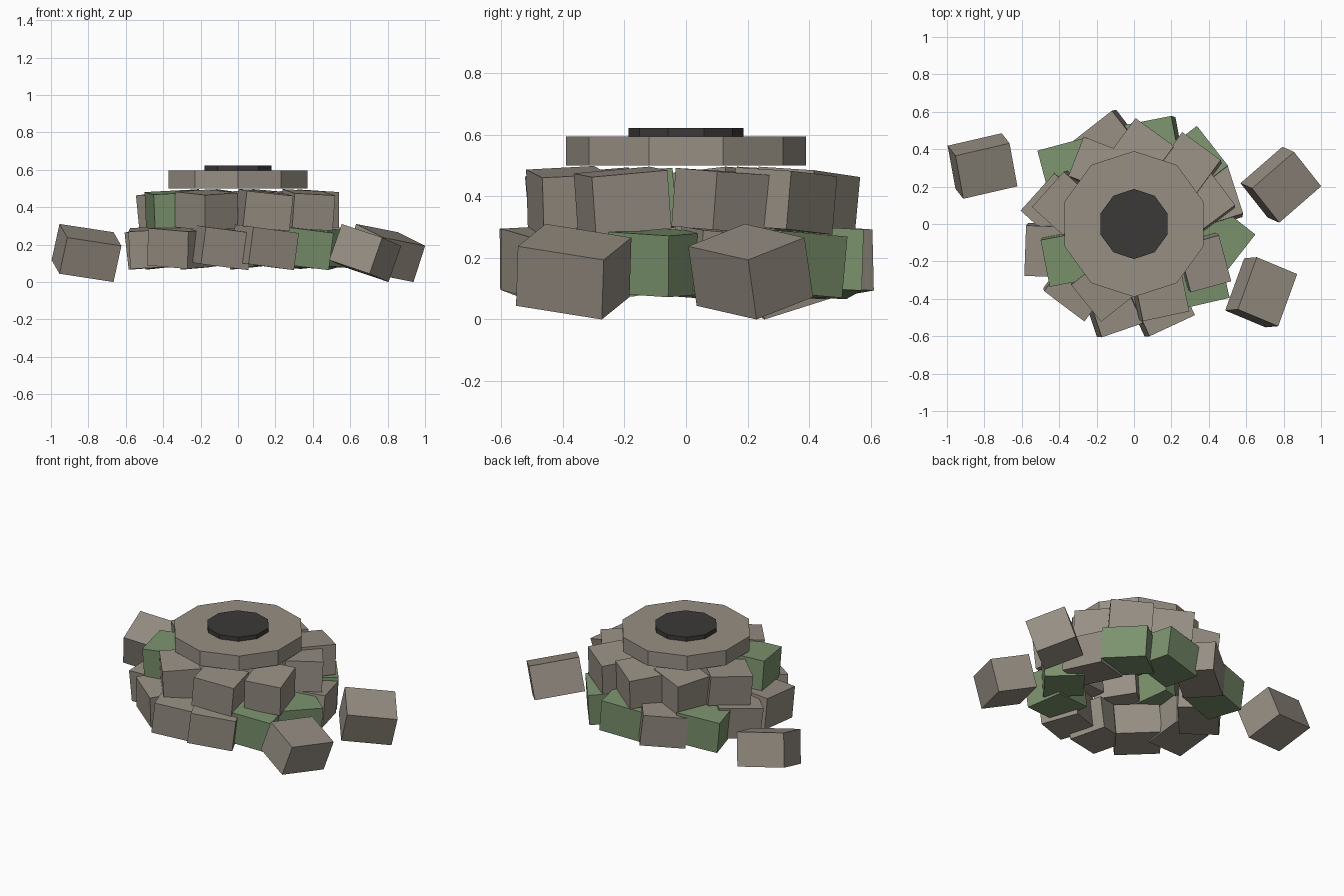
import bpy, bmesh
from math import radians, sin, cos, pi
from mathutils import Matrix, Euler

if "Cube" in bpy.data.objects:
    bpy.data.objects.remove(bpy.data.objects["Cube"])


def material(name, rgb):
    m = bpy.data.materials.new(name)
    m.diffuse_color = (*rgb, 1)
    m.use_nodes = True
    m.node_tree.nodes["Principled BSDF"].inputs["Base Color"].default_value = m.diffuse_color
    return m


STONE = material("stone", (0.31, 0.275, 0.23))
MOSS = material("moss", (0.20, 0.29, 0.155))
DARK = material("dark", (0.045, 0.042, 0.04))


def finish(bm, name, mat):
    bmesh.ops.recalc_face_normals(bm, faces=bm.faces)
    me = bpy.data.meshes.new(name)
    bm.to_mesh(me)
    bm.free()
    me.materials.append(mat)
    ob = bpy.data.objects.new(name, me)
    bpy.context.collection.objects.link(ob)
    return ob


def block(name, loc, size, rot, mat=STONE):
    bm = bmesh.new()
    bmesh.ops.create_cube(bm, size=1)
    turn = Euler([radians(a) for a in rot]).to_matrix().to_4x4()
    bm.transform(Matrix.Translation(loc) @ turn @ Matrix.Diagonal((*size, 1)))
    return finish(bm, name, mat)


def disc(name, radius, z0, z1, mat, sides=10):
    bm = bmesh.new()
    ring = [bm.verts.new((radius * sin(2 * pi * i / sides),
                          radius * cos(2 * pi * i / sides), z0)) for i in range(sides)]
    face = bm.faces.new(ring)
    top = bmesh.ops.extrude_face_region(bm, geom=[face], use_keep_orig=True)["geom"]
    bmesh.ops.translate(bm, vec=(0, 0, z1 - z0),
                        verts=[v for v in top if isinstance(v, bmesh.types.BMVert)])
    return finish(bm, name, mat)


def course(name, z, rows, size):
    # each row: angle round the ring, radius, facing angle, side tilt
    for i, (ang, r, facing, tilt, mat) in enumerate(rows):
        a = radians(ang)
        block(f"{name}_{i + 1}", (r * cos(a), r * sin(a), z), size,
              (3, tilt, facing + 90), mat)


# lower ring of stones
course("lower_stone", 0.185, [
    (-11, .475, -38, 3, MOSS), (18, .45, 18, 5, STONE), (46, .47, 38, 4, MOSS),
    (77, .445, 101, 6, MOSS), (108, .455, 128, 6, STONE), (138, .465, 105, 6, MOSS),
    (167, .43, 138, 6, STONE), (197, .48, 178, 4, STONE), (228, .455, 233, 4, STONE),
    (258, .46, 289, 7, STONE), (288, .46, 295, 7, STONE), (318, .46, 283, 7, MOSS)],
    (0.27, 0.235, 0.2))

# upper ring of stones
course("upper_stone", 0.385, [
    (19, .395, 37, 3, STONE), (47, .435, 54, 4, STONE), (83, .395, 54, 5, STONE),
    (121, .36, 69, 5, STONE), (163, .385, 138, 5, STONE), (207, .405, 191, 3, MOSS),
    (244, .385, 219, 4, STONE), (290, .405, 282, 6, STONE), (-29, .425, 15, -5, STONE)],
    (0.255, 0.225, 0.19))

# cap slab and dark opening
disc("cap_slab", 0.39, 0.50, 0.595, STONE)
disc("dark_opening", 0.187, 0.59, 0.622, DARK)

# fallen stones
for i, (x, y, yaw) in enumerate([(-0.81, 0.31, 13), (0.785, 0.21, 41), (0.68, -0.365, 70)]):
    block(f"fallen_stone_{i + 1}", (x, y, 0.155), (0.30, 0.245, 0.205), (17.5, 8.5, yaw))
